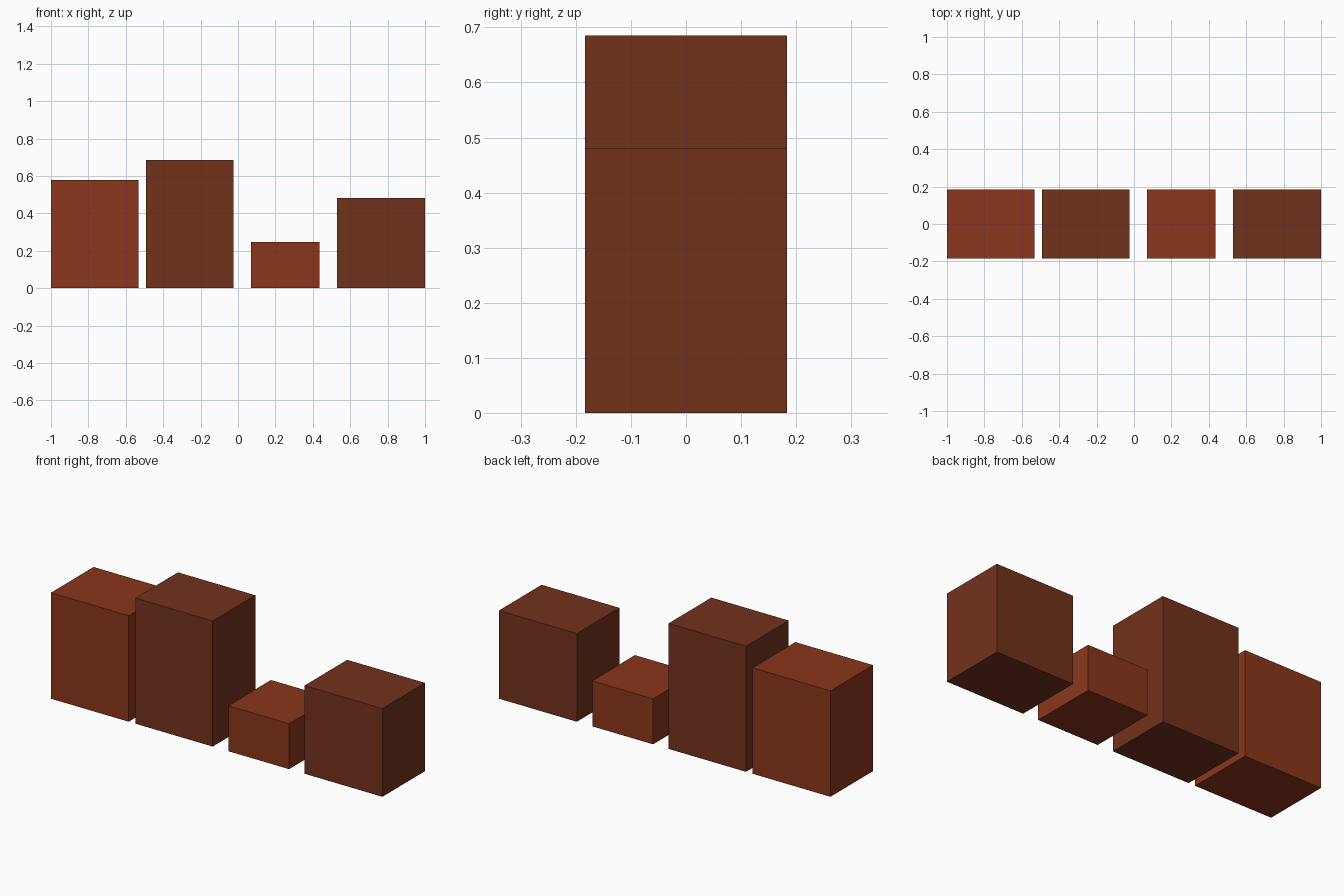
import bpy

if "Cube" in bpy.data.objects:
    bpy.data.objects.remove(bpy.data.objects["Cube"])

DEPTH = 0.367


def material(name, rgb):
    mat = bpy.data.materials.new(name)
    mat.diffuse_color = (*rgb, 1.0)
    mat.use_nodes = True
    mat.node_tree.nodes["Principled BSDF"].inputs["Base Color"].default_value = mat.diffuse_color
    return mat


def block(name, x0, x1, height, mat):
    bpy.ops.mesh.primitive_cube_add(size=1, location=((x0 + x1) / 2, 0, height / 2))
    obj = bpy.context.object
    obj.name = name
    obj.scale = (x1 - x0, DEPTH, height)
    bpy.ops.object.transform_apply(location=False, rotation=False, scale=True)
    obj.data.materials.append(mat)


rust = material("rust", (0.254, 0.037, 0.011))
brown = material("brown", (0.171, 0.032, 0.012))

# Row of four separate blocks, alternating colours
block("left_block", -1.0, -0.531, 0.578, rust)
block("tall_block", -0.491, -0.024, 0.685, brown)
block("small_block", 0.07, 0.437, 0.248, rust)
block("right_block", 0.53, 1.0, 0.481, brown)
